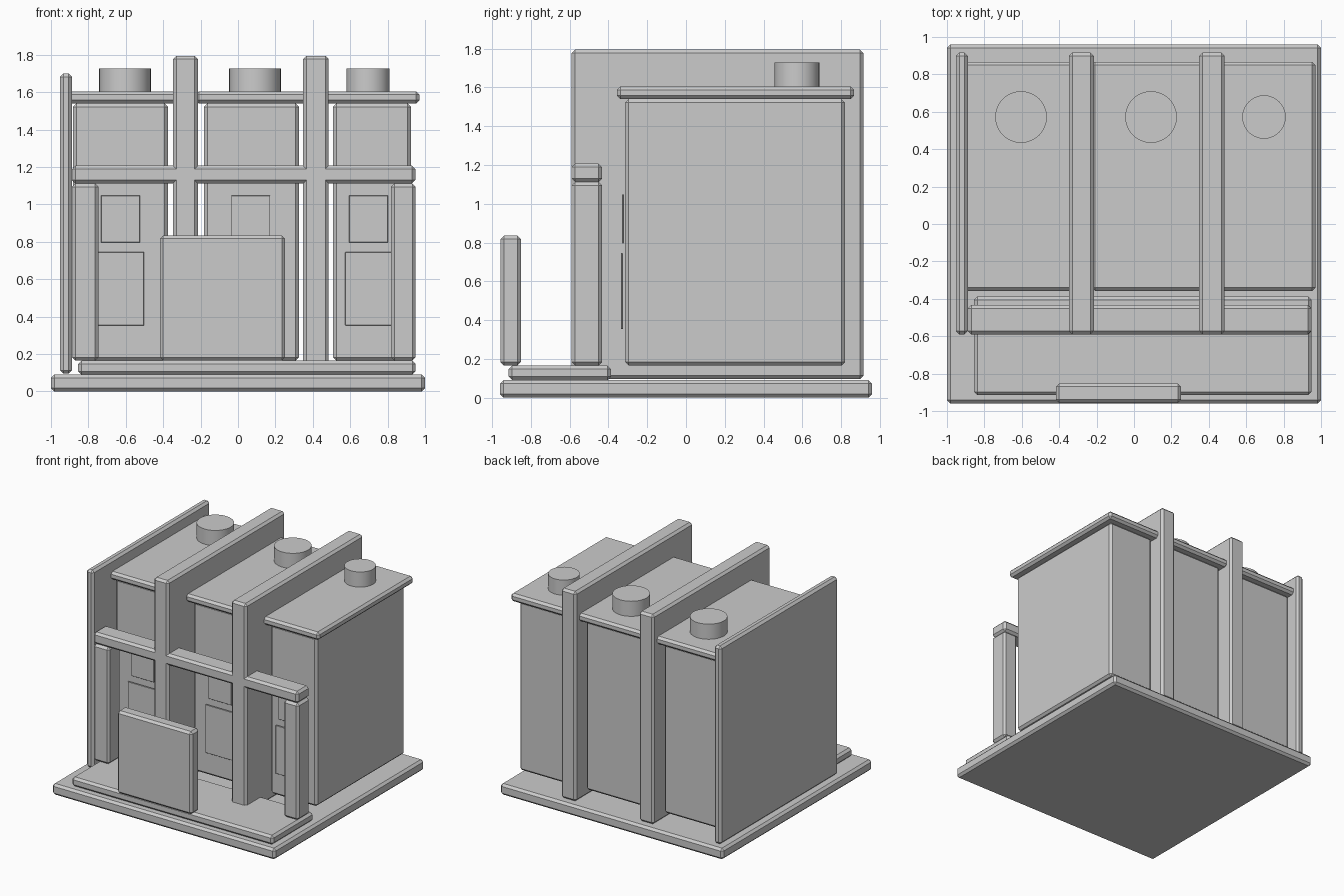
import bpy
from mathutils import Vector

if "Cube" in bpy.data.objects:
    bpy.data.objects.remove(bpy.data.objects["Cube"])


def box(name, x, y, z, bevel=0.018):
    """Chamfered block given as min/max pairs on each axis."""
    lo, hi = Vector((x[0], y[0], z[0])), Vector((x[1], y[1], z[1]))
    bpy.ops.mesh.primitive_cube_add(size=1, location=(lo + hi) / 2)
    ob = bpy.context.object
    ob.name = name
    ob.scale = hi - lo
    bpy.ops.object.transform_apply(location=False, rotation=False, scale=True)
    if bevel:
        mod = ob.modifiers.new("chamfer", 'BEVEL')
        mod.width = bevel
        mod.segments = 1
    return ob


def vent(name, x, radius):
    bpy.ops.mesh.primitive_cylinder_add(vertices=32, radius=radius, depth=0.125,
                                        location=(x, 0.572, 1.665))
    bpy.context.object.name = name
    bpy.ops.object.shade_smooth_by_angle()


# Ground slab and raised front terrace
box("base_slab", (-1, 1), (-0.96, 0.96), (0, 0.09))
box("front_terrace", (-0.855, 0.95), (-0.915, -0.387), (0.09, 0.165))

# Tall dividing walls
FRONT = -0.59
for name, x0, x1, top in (("left_end_wall", -0.952, -0.888, 1.70),
                          ("dividing_wall_1", -0.348, -0.214, 1.795),
                          ("dividing_wall_2", 0.348, 0.485, 1.795)):
    box(name, (x0, x1), (FRONT, 0.916), (0.095, top))

# Three units, each with roof, vent, window and lower panel
units = ((-0.882, -0.374, -0.604, 0.138, -0.628),
         (-0.182, 0.326, 0.091, 0.138, 0.068),
         (0.508, 0.925, 0.695, 0.116, 0.698))
for i, (x0, x1, vent_x, vent_r, win_x) in enumerate(units, 1):
    box(f"unit_body_{i}", (x0, x1), (-0.314, 0.82), (0.165, 1.54))
    box(f"unit_roof_{i}", (x0 - 0.045, x1 + 0.046), (-0.357, 0.867), (1.54, 1.605))
    vent(f"roof_vent_{i}", vent_x, vent_r)
    box(f"upper_window_{i}", (win_x - 0.104, win_x + 0.104),
        (-0.33, -0.32), (0.796, 1.048), 0.002)
    box(f"lower_panel_{i}", (win_x - 0.126, win_x + 0.126),
        (-0.336, -0.325), (0.354, 0.745), 0.002)

# Porch beam and its two end posts
box("porch_beam", (-0.888, 0.948), (FRONT, -0.433), (1.112, 1.207))
for name, x0, x1 in (("left_post", -0.888, -0.746), ("right_post", 0.818, 0.95)):
    box(name, (x0, x1), (FRONT, -0.433), (0.165, 1.112))

# Free-standing screen at the front edge
box("front_screen", (-0.418, 0.252), (-0.957, -0.852), (0.165, 0.835))
